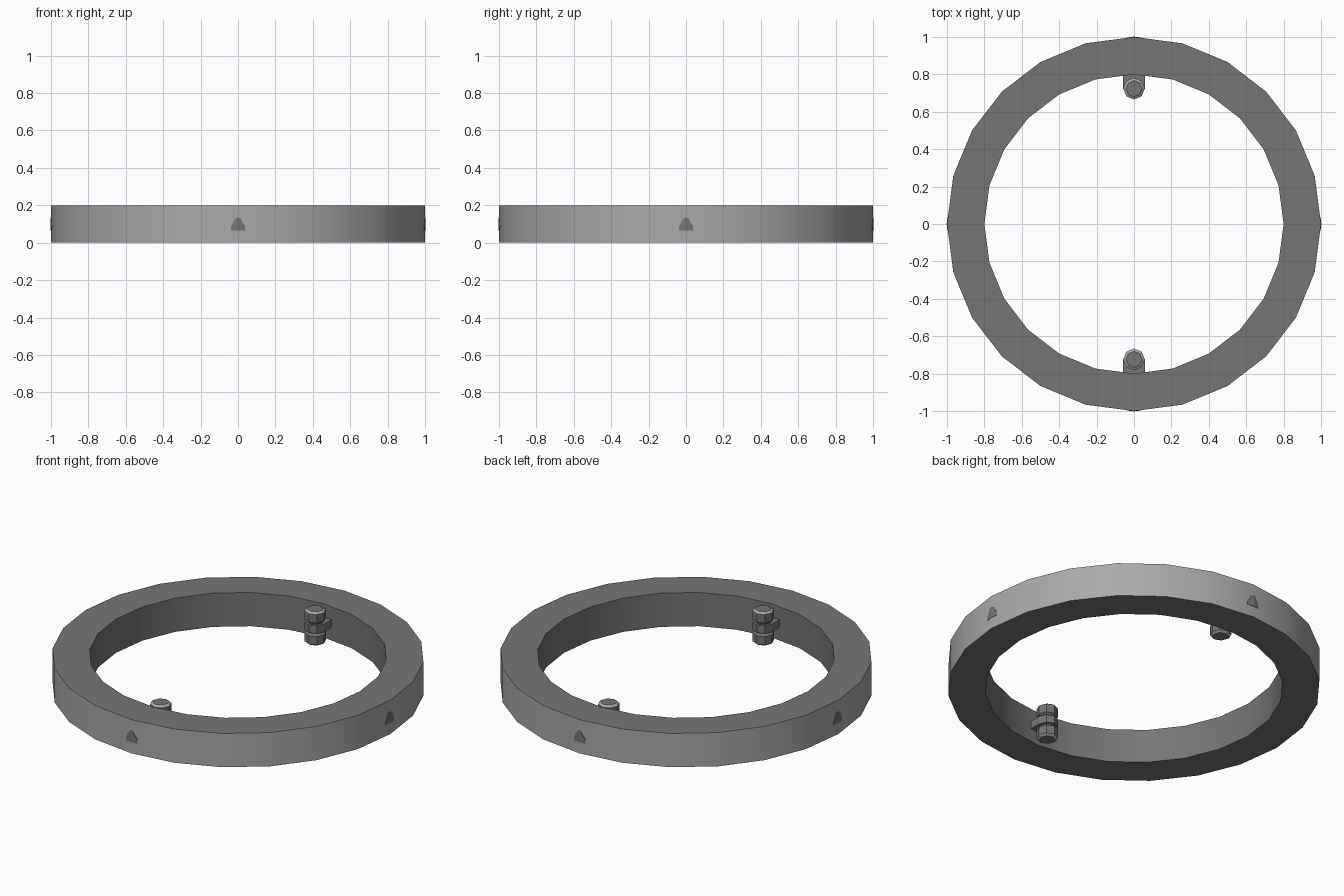
import bpy, bmesh, math
from mathutils import Matrix

if "Cube" in bpy.data.objects:
    bpy.data.objects.remove(bpy.data.objects["Cube"])


def material(name, v):
    m = bpy.data.materials.new(name)
    m.diffuse_color = (v, v, v, 1)
    m.use_nodes = True
    m.node_tree.nodes["Principled BSDF"].inputs["Base Color"].default_value = m.diffuse_color
    return m


LIGHT = material("light_grey", 0.40)
DARK = material("dark_grey", 0.18)


def finish(name, bm, matrix, smooth=False):
    bm.transform(matrix)
    bmesh.ops.recalc_face_normals(bm, faces=bm.faces)
    me = bpy.data.meshes.new(name)
    bm.to_mesh(me)
    bm.free()
    me.materials.append(LIGHT)
    me.materials.append(DARK)
    ob = bpy.data.objects.new(name, me)
    bpy.context.collection.objects.link(ob)
    if smooth:
        bpy.ops.object.select_all(action='DESELECT')
        ob.select_set(True)
        bpy.context.view_layer.objects.active = ob
        bpy.ops.object.shade_smooth_by_angle(angle=math.radians(30))
    return ob


def lathe(bm, profile, sides, closed=False):
    """Spin (radius, z, material) points; each material is for the band after its point."""
    rings = [[bm.verts.new((r * math.cos(math.tau * i / sides),
                            r * math.sin(math.tau * i / sides), z))
              for i in range(sides)] for r, z, _ in profile]
    n = len(rings)
    for k in range(n if closed else n - 1):
        a, b = rings[k], rings[(k + 1) % n]
        for i in range(sides):
            j = (i + 1) % sides
            bm.faces.new((a[i], a[j], b[j], b[i])).material_index = profile[k][2]
    if not closed:
        for ring in (rings[0], rings[-1]):
            bm.faces.new(ring).material_index = 1


# ring: light outer wall, dark everywhere else
bm = bmesh.new()
lathe(bm, [(1, 0, 0), (1, 0.2, 1), (0.8, 0.2, 1), (0.8, 0, 1)], 24, True)
finish("ring", bm, Matrix(), True)

# dark pointed marks, bent over the four outer corners
for k, side in enumerate(("front", "right", "back", "left")):
    bm = bmesh.new()
    for s in (-1, 1):
        pts = [(0, 0.066), (0.038, 0.066), (0.038, 0.085), (0.012, 0.13), (0, 0.136)]
        f = bm.faces.new([bm.verts.new((s * x, -1.002 + x * math.tan(math.radians(7.5)), z))
                          for x, z in pts])
        ext = bmesh.ops.extrude_face_region(bm, geom=[f])["geom"]
        for v in ext:
            if isinstance(v, bmesh.types.BMVert):
                v.co.y += 0.004
    for f in bm.faces:
        f.material_index = 1
    finish(side + "_mark", bm, Matrix.Rotation(k * math.pi / 2, 4, 'Z'))

# two pins inside the ring, each held by a rounded bracket
for side, turn in (("back", 0), ("front", math.pi)):
    place = Matrix.Rotation(turn, 4, 'Z') @ Matrix.Translation((0, 0.724, 0))
    bm = bmesh.new()
    lathe(bm, [(0.043, 0, 0), (0.058, 0.01, 1), (0.058, 0.06, 1), (0.043, 0.07, 1),
               (0.043, 0.13, 1), (0.058, 0.14, 1), (0.058, 0.19, 0), (0.043, 0.2, 1)], 8)
    finish(side + "_pin", bm, place)

    bm = bmesh.new()
    outline = [(0.058 * math.cos(a), 0.058 * math.sin(a))
               for a in (math.pi + i * math.pi / 4 for i in range(5))]
    outline += [(0.058, 0.085), (-0.058, 0.085)]
    f = bm.faces.new([bm.verts.new((x, y, 0.077)) for x, y in outline])
    for v in bmesh.ops.extrude_face_region(bm, geom=[f])["geom"]:
        if isinstance(v, bmesh.types.BMVert):
            v.co.z = 0.123
    for f in bm.faces:
        f.material_index = 1
    finish(side + "_bracket", bm, place)
